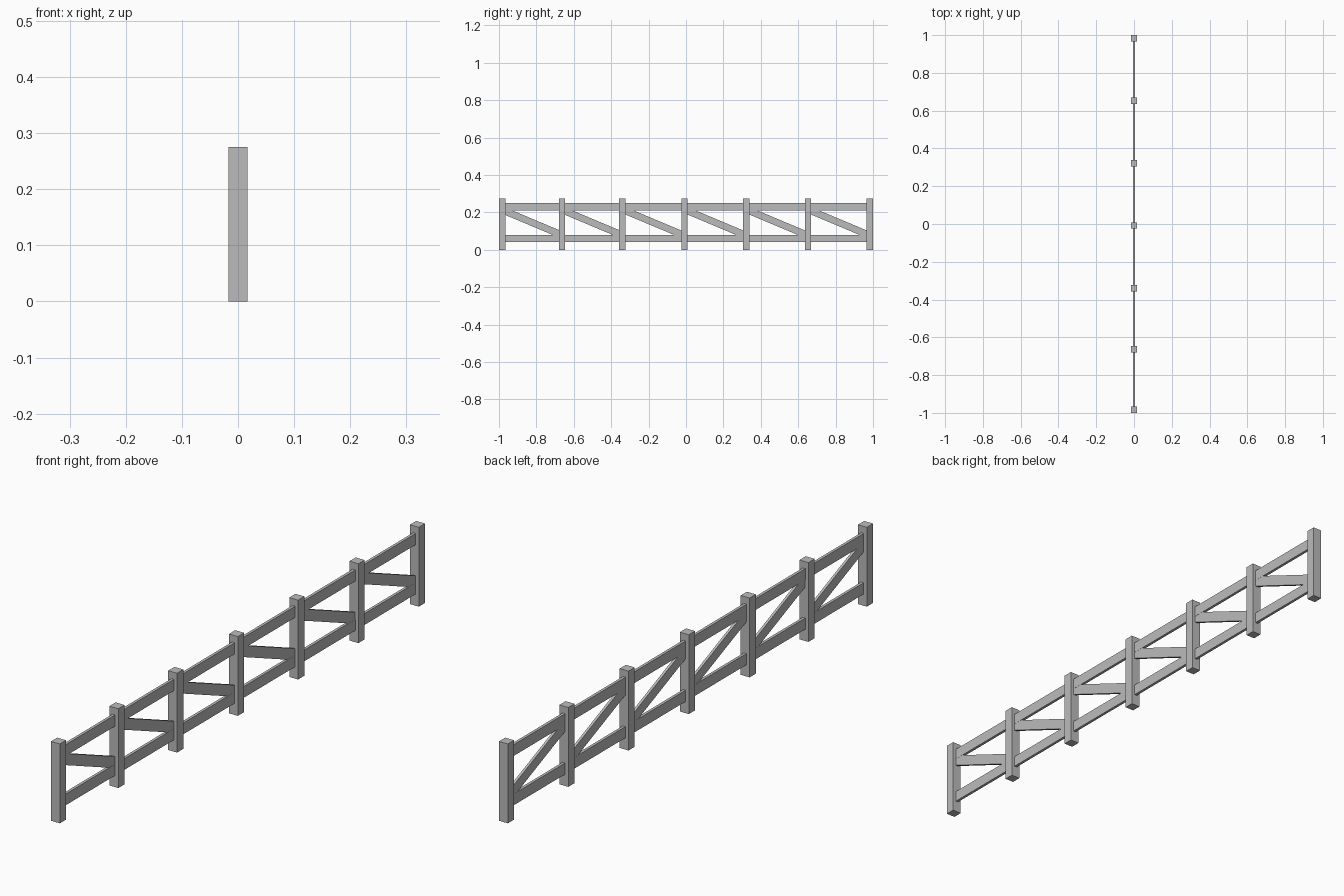
import bpy
import math

cube = bpy.data.objects.get("Cube")
if cube:
    bpy.data.objects.remove(cube, do_unlink=True)

grey = bpy.data.materials.new("plain_grey")
grey.use_nodes = True
GREY = (0.5, 0.5, 0.5, 1.0)
grey.diffuse_color = GREY
grey.node_tree.nodes["Principled BSDF"].inputs["Base Color"].default_value = GREY


def box(name, size, location, tilt=0.0):
    """Box of the given size, tilted about the x axis."""
    bpy.ops.mesh.primitive_cube_add(size=1, location=location, rotation=(tilt, 0, 0))
    obj = bpy.context.object
    obj.name = name
    obj.scale = size
    bpy.ops.object.transform_apply(location=False, rotation=False, scale=True)
    obj.data.materials.append(grey)
    return obj


POST_WIDTH, POST_HEIGHT = 0.034, 0.275
POSTS = [-0.983, -0.663, -0.341, -0.008, 0.322, 0.652, 0.983]

# Upright posts
for i, y in enumerate(POSTS):
    box(f"post_{i + 1}", (POST_WIDTH, POST_WIDTH, POST_HEIGHT), (0, y, POST_HEIGHT / 2))

# Long rails running through every post
for name, z in (("upper_rail", 0.231), ("lower_rail", 0.06)):
    box(name, (0.01, POSTS[-1] - POSTS[0], 0.039), (0, 0, z))

# One diagonal brace per bay, falling towards the back
TILT = -math.atan(0.42)
for i, (a, b) in enumerate(zip(POSTS, POSTS[1:])):
    length = (b - a) / math.cos(TILT)
    box(f"brace_{i + 1}", (0.009, length, 0.037), (0, (a + b) / 2, 0.146), TILT)
